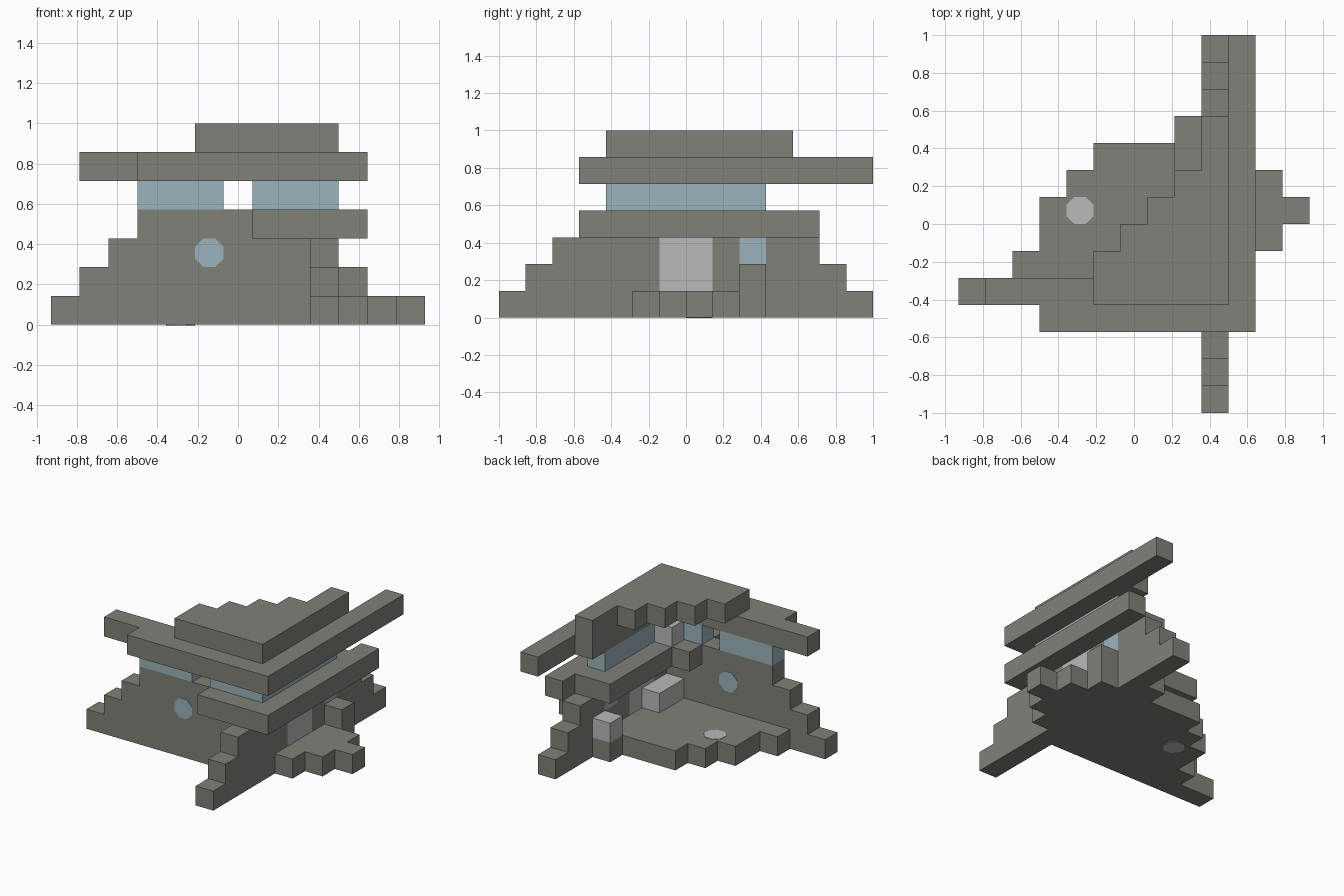
import bpy, bmesh, math
from mathutils import Matrix, Vector

if "Cube" in bpy.data.objects:
    bpy.data.objects.remove(bpy.data.objects["Cube"])

U = 1 / 7                            # edge of one block
ORIGIN = Vector((-6.5 * U, -1, 0))   # corner of the block grid


def material(name, rgb):
    m = bpy.data.materials.new(name)
    m.use_nodes = True
    m.diffuse_color = (*rgb, 1)
    m.node_tree.nodes["Principled BSDF"].inputs["Base Color"].default_value = (*rgb, 1)
    return m


STONE = material("warm grey stone", (0.22, 0.22, 0.192))
PALE = material("pale grey", (0.485, 0.49, 0.485))
GLASS = material("pale blue glass", (0.33, 0.456, 0.503))


def finish(name, bm, mat):
    mesh = bpy.data.meshes.new(name)
    bm.to_mesh(mesh)
    bm.free()
    mesh.materials.append(mat)
    bpy.context.collection.objects.link(bpy.data.objects.new(name, mesh))


def span(x, y, z):
    """Cells of a box; each argument is a block index or an inclusive (first, last)."""
    r = [range(a[0], a[1] + 1) if isinstance(a, tuple) else range(a, a + 1) for a in (x, y, z)]
    return {(i, j, k) for i in r[0] for j in r[1] for k in r[2]}


def blocks(name, mat, *spans):
    """Join block cells into one closed shell with flat merged faces."""
    cells = set().union(*spans)
    bm = bmesh.new()
    for c in cells:
        mid = Vector(c) + Vector((0.5, 0.5, 0.5))
        for axis in range(3):
            for sign in (-1, 1):
                n = Vector((0, 0, 0))
                n[axis] = sign
                if tuple(int(a + b) for a, b in zip(c, n)) in cells:
                    continue
                p, q = Vector((0, 0, 0)), Vector((0, 0, 0))
                p[(axis + 1) % 3] = 0.5
                q[(axis + 2) % 3] = 0.5 * sign
                ring = (-p - q, p - q, p + q, -p + q)
                bm.faces.new([bm.verts.new(ORIGIN + U * (mid + n / 2 + o)) for o in ring])
    bmesh.ops.remove_doubles(bm, verts=bm.verts, dist=0.001)
    bmesh.ops.dissolve_limit(bm, angle_limit=0.02, verts=bm.verts, edges=bm.edges)
    finish(name, bm, mat)


def porthole(name, mat, cell, axis):
    """Thin octagonal plates on both sides of one block."""
    bm = bmesh.new()
    turn = Matrix.Rotation(math.pi / 2, 4, "X") if axis == 1 else Matrix()
    mid = ORIGIN + U * (Vector(cell) + Vector((0.5, 0.5, 0.5)))
    for side in (-1, 1):
        at = mid.copy()
        at[axis] += side * U / 2
        r = U / 2 / math.cos(math.pi / 8)
        bmesh.ops.create_cone(bm, cap_ends=True, segments=8, radius1=r, radius2=r, depth=0.006,
                              matrix=Matrix.Translation(at) @ turn @ Matrix.Rotation(math.pi / 8, 4, "Z"))
    finish(name, bm, mat)


# Floor: stepped columns behind the front wall
floor_depth = {2: 5, 3: 7, 4: 8, 5: 9, 6: 9, 7: 9, 8: 10}
blocks("floor", STONE, *[span(i, (5, j), 0) for i, j in floor_depth.items()])

# Walls: each course is shorter than the one below
door = span(9, (6, 7), (1, 2))
side_window = span(9, 9, 2)
blocks("front_wall", STONE, *[span((k, 8), 4, k) for k in range(4)])
side = set().union(*[span(9, (k, 13 - k), k) for k in range(3)])
blocks("side_wall", STONE, side - door - side_window)
blocks("door", PALE, door)
blocks("side_window", GLASS, side_window)
porthole("front_porthole", GLASS, (5, 4, 2), 1)
porthole("floor_light", PALE, (4, 7, 0), 2)

# Entrance terrace and its post
blocks("terrace", STONE, span(10, (5, 9), 0), span(11, (6, 8), 0), span(12, 7, 0), span(10, 9, 1))

# Middle ledge wrapping the corner, inside and outside
blocks("ledge", STONE, span((7, 10), 3, 3), span(10, (3, 11), 3), span(9, (4, 10), 3),
       span(8, (5, 10), 3), span(7, 5, 3))

# Upper window bands
blocks("left_window_band", GLASS, span((3, 5), 4, 4))
blocks("corner_window_band", GLASS, span((7, 9), 4, 4), span(9, (4, 9), 4))

# Roof: beams below, stepped slab on top
blocks("roof_beams", STONE, span((3, 10), 3, 5), span((1, 9), 4, 5),
       span(10, (3, 13), 5), span(9, (4, 10), 5))
blocks("roof_slab", STONE, *[span(i, (4, i), 6) for i in (6, 7, 8)],
       span(5, (4, 5), 6), span(9, (4, 10), 6))

# Furniture
blocks("bench", PALE, span(8, (5, 6), 1))
blocks("stool", PALE, span(8, 10, 1))
blocks("upper_seat", PALE, span(8, 5, 4))
